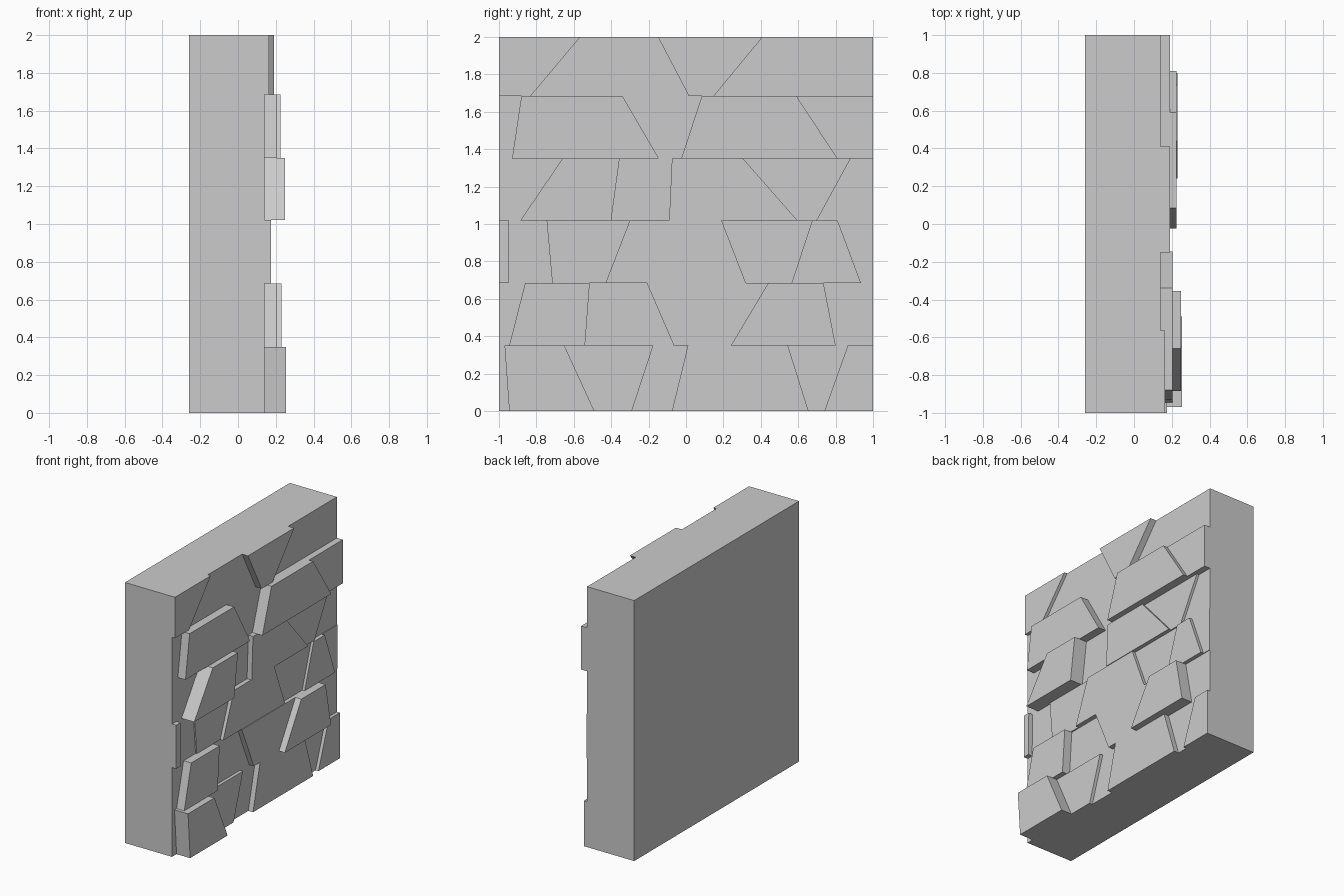
import bpy, bmesh

if "Cube" in bpy.data.objects:
    bpy.data.objects.remove(bpy.data.objects["Cube"])

BACK, FACE = -0.26, 0.14      # slab back and recessed joint plane
LEVELS = [0, 0.35, 0.685, 1.02, 1.35, 1.685, 2.0]

# For each course: slanted joints (y at bottom, y at top), then the depth of each stone
COURSES = [
    ([(-.945, -.97), (-.49, -.65), (-.29, -.175), (-.075, .01), (.655, .545), (.74, .865)],
     [.14, .255, .165, .14, .18, .14, .165]),
    ([(-.945, -.86), (-.54, -.515), (-.065, -.21), (.24, .44), (.80, .735)],
     [.14, .205, .14, .18, .23, .14]),
    ([(-.95, -.945), (-.715, -.745), (-.43, -.30), (.32, .19), (.565, .675), (.935, .81)],
     [.175, .14, .15, .175, .15, .17, .145]),
    ([(-.885, -.66), (-.40, -.355), (-.09, -.075), (.595, .305), (.70, .88)],
     [.14, .248, .14, .18, .16, .14]),
    ([(-.93, -.88), (-.145, -.34), (-.025, .085), (.81, .59)],
     [.14, .205, .14, .225, .19]),
    ([(-.83, -.565), (.015, -.15), (.15, .41)],
     [.165, .14, .19, .14]),
]


def prism(name, profile, x0, x1):
    """Extrude a (y, z) outline along x."""
    bm = bmesh.new()
    face = bm.faces.new([bm.verts.new((x0, y, z)) for y, z in profile])
    top = bmesh.ops.extrude_face_region(bm, geom=[face])["geom"]
    for v in top:
        if isinstance(v, bmesh.types.BMVert):
            v.co.x = x1
    bmesh.ops.recalc_face_normals(bm, faces=bm.faces[:])
    mesh = bpy.data.meshes.new(name)
    bm.to_mesh(mesh)
    bm.free()
    obj = bpy.data.objects.new(name, mesh)
    bpy.context.collection.objects.link(obj)
    return obj


# Backing slab
prism("wall_slab", [(-1, 0), (1, 0), (1, 2), (-1, 2)], BACK, FACE)

# Raised stones, course by course; stones at joint depth stay part of the slab
for row, (joints, depths) in enumerate(COURSES):
    z0, z1 = LEVELS[row], LEVELS[row + 1]
    edges = [(-1, -1)] + joints + [(1, 1)]
    for i, depth in enumerate(depths):
        if depth <= FACE:
            continue
        (lb, lt), (rb, rt) = edges[i], edges[i + 1]
        prism(f"stone_{row + 1}_{i + 1}",
              [(lb, z0), (rb, z0), (rt, z1), (lt, z1)], FACE - 0.01, depth)
